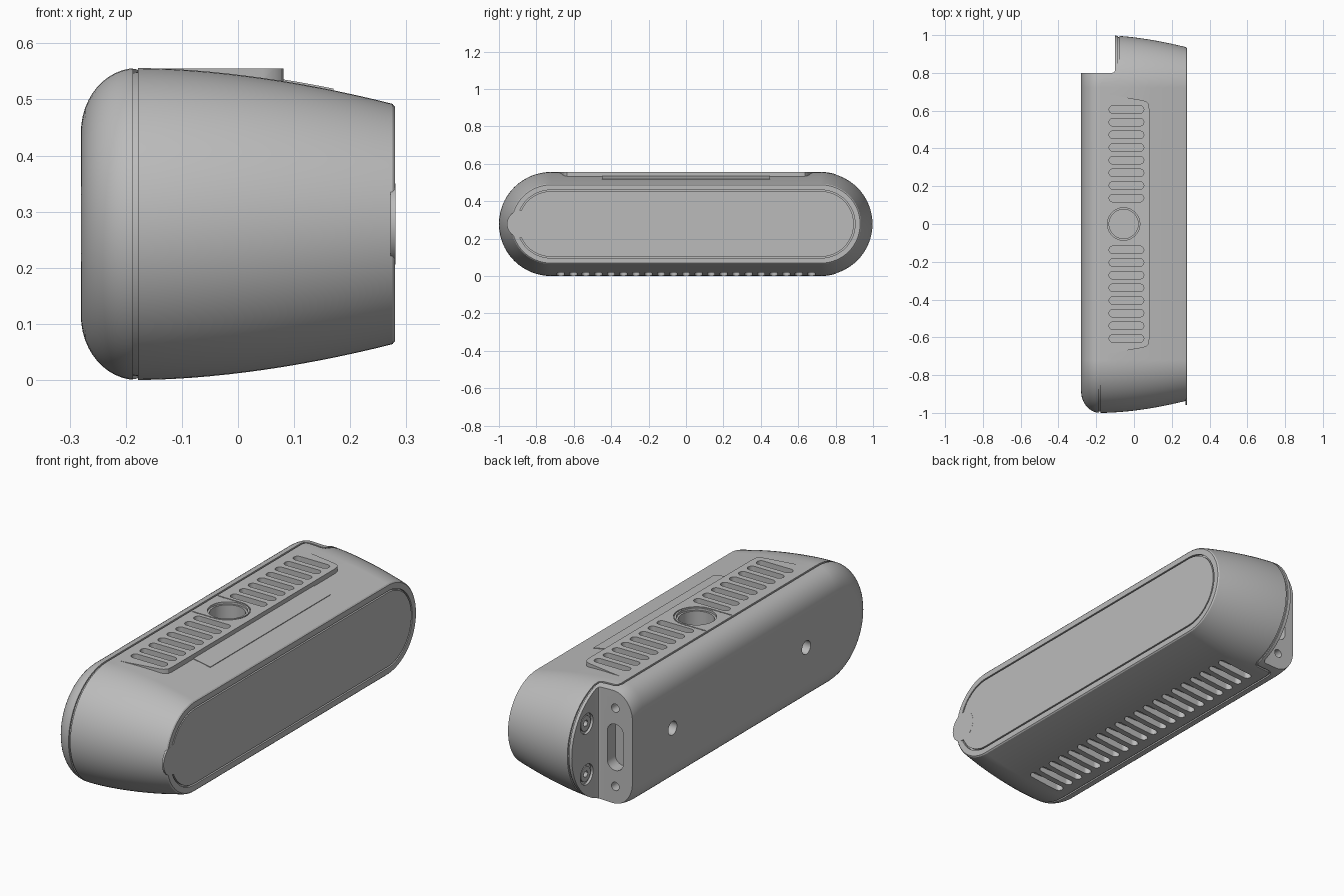
import bpy, bmesh, math
from mathutils import Vector

if "Cube" in bpy.data.objects:
    bpy.data.objects.remove(bpy.data.objects["Cube"], do_unlink=True)

MID = 0.278       # height of the long axis, also the largest section radius
STRAIGHT = 0.722  # half length of the straight part of each section

grey = bpy.data.materials.new("plastic grey")
grey.use_nodes = True
color = (0.5, 0.5, 0.5, 1)
grey.diffuse_color = color
grey.node_tree.nodes["Principled BSDF"].inputs["Base Color"].default_value = color


def finish(name, bm):
    bmesh.ops.recalc_face_normals(bm, faces=bm.faces)
    mesh = bpy.data.meshes.new(name)
    bm.to_mesh(mesh)
    bm.free()
    mesh.materials.append(grey)
    obj = bpy.data.objects.new(name, mesh)
    bpy.context.collection.objects.link(obj)
    return obj


def pill(u, v, hu, hv, steps=12):
    """Rounded outline centred on u, v with half sizes hu, hv."""
    r = min(hu, hv)
    pts = []
    for side in (0, 1):
        start = math.pi * side + (-math.pi / 2 if hu > hv else 0)
        sign = 1 - 2 * side
        for i in range(steps + 1):
            if hu == hv and i == steps:
                continue
            a = start + math.pi * i / steps
            pts.append((u + sign * (hu - r) + r * math.cos(a),
                        v + sign * (hv - r) + r * math.sin(a)))
    return pts


def prism(name, outlines, lo, hi, axis="z"):
    """Extrude flat outlines between lo and hi along an axis."""
    place = {"x": lambda u, v, w: (w, u, v),
             "y": lambda u, v, w: (u, w, v),
             "z": lambda u, v, w: (u, v, w)}[axis]
    bm = bmesh.new()
    for pts in outlines:
        a = [bm.verts.new(place(u, v, lo)) for u, v in pts]
        b = [bm.verts.new(place(u, v, hi)) for u, v in pts]
        bm.faces.new(a)
        bm.faces.new(b)
        for i in range(len(pts)):
            j = (i + 1) % len(pts)
            bm.faces.new((a[i], a[j], b[j], b[i]))
    return finish(name, bm)


def ribbon(path, width):
    """Closed outline of a line with constant width."""
    left, right = [], []
    for i, p in enumerate(path):
        p = Vector(p)
        before = Vector(path[max(i - 1, 0)])
        after = Vector(path[min(i + 1, len(path) - 1)])
        d = (after - before).normalized()
        n = Vector((-d.y, d.x)) * width / 2
        left.append(tuple(p + n))
        right.append(tuple(p - n))
    return left + right[::-1]


def loft(name, profile, steps=32):
    """Skin stadium-shaped sections given as (x, radius)."""
    bm = bmesh.new()
    rings = []
    for x, r in profile:
        ring = []
        for side in (1, -1):
            for i in range(steps + 1):
                a = -math.pi / 2 + math.pi * i / steps
                ring.append(bm.verts.new((x, side * (STRAIGHT + r * math.cos(a)),
                                          MID + side * r * math.sin(a))))
        rings.append(ring)
    for a, b in zip(rings, rings[1:]):
        for i in range(len(a)):
            j = (i + 1) % len(a)
            bm.faces.new((a[i], a[j], b[j], b[i]))
    bm.faces.new(rings[0])
    bm.faces.new(rings[-1])
    return finish(name, bm)


def combine(target, tool, operation="DIFFERENCE"):
    mod = target.modifiers.new("combine", "BOOLEAN")
    mod.operation = operation
    mod.solver = "EXACT"
    mod.object = tool
    bpy.context.view_layer.objects.active = target
    bpy.ops.object.modifier_apply(modifier=mod.name)
    bpy.data.objects.remove(tool, do_unlink=True)


def radius(x):
    return MID - 0.065 * (max(x + 0.18, 0) / 0.46) ** 1.8


# Housing: rounded back, gently tapering sides, grooved front face
back = [(-0.18 - 0.1 * math.sin(t), 0.163 + 0.115 * math.cos(t))
        for t in [math.pi / 2 * (1 - i / 12) for i in range(12)]]
sides = [(x, radius(x)) for x in [-0.18 + 0.455 * i / 14 for i in range(15)]]
lens = [(0.28, 0.209), (0.28, 0.182), (0.268, 0.182), (0.268, 0.175), (0.28, 0.175)]
housing = loft("housing", back + sides + lens)

# Flat raised pad on top
half_pad = [(-0.176, 0.69), (-0.1, 0.68), (0.045, 0.655), (0.065, 0.648), (0.077, 0.635), (0.081, 0.61)]
pad = prism("vent_pad", [half_pad + [(x, -y) for x, y in half_pad[::-1]]], 0.45, 0.5555)
combine(housing, pad, "UNION")

# Shallow seam between the front and back shells
corner = [(-0.183, -1.1), (-0.183, 0.74), (-0.176, 0.758), (-0.16, 0.765),
          (-0.1, 0.765), (-0.085, 0.772), (-0.08, 0.79), (-0.08, 1.1)]
seam = prism("seam_cutter", [ribbon(corner, 0.009)], -0.1, 0.7)
core = loft("seam_core", [(x, r - 0.007) for x, r in back + sides])
combine(seam, core)
combine(housing, seam)

# Mounting notch at the back corner
notch = [(-0.4, 0.8), (-0.115, 0.8), (-0.104, 0.804), (-0.1, 0.815), (-0.1, 1.2), (-0.4, 1.2)]
combine(housing, prism("notch_cutter", [notch], -0.1, 0.7))
combine(housing, prism("connector_cutter", [pill(-0.19, MID, 0.042, 0.11)], 0.74, 0.85, "y"))
combine(housing, prism("pin_cutter", [pill(-0.19, MID + s * 0.185, 0.02, 0.02) for s in (-1, 1)],
                       0.75, 0.85, "y"))
for r, depth in ((0.048, 0.012), (0.018, 0.035)):
    combine(housing, prism("screw_cutter", [pill(0.885, MID + s * 0.12, r, r) for s in (-1, 1)],
                           -0.14, -0.1 + depth, "x"))

# Mounting holes in the back
combine(housing, prism("back_hole_cutter", [pill(s * 0.5, MID, 0.032, 0.032) for s in (-1, 1)],
                       -0.35, -0.2, "x"))

# Vent slots on the top and the bottom
PITCH = 0.067
top = [pill(-0.04, s * (0.137 + PITCH * i), 0.092, 0.02) for s in (-1, 1) for i in range(8)]
combine(housing, prism("top_vent_cutter", top, 0.525, 0.6))
bottom = [pill(-0.04, PITCH * i, 0.092, 0.019) for i in range(-10, 11)]
combine(housing, prism("bottom_vent_cutter", bottom, -0.1, 0.04))

# Round well with a stepped lip and the fine line around it
for r, floor in ((0.086, 0.545), (0.077, 0.47)):
    combine(housing, prism("well_cutter", [pill(-0.055, 0, r, r, 24)], floor, 0.6))
arc = [(-0.055 + 0.097 * math.cos(a), 0.097 * math.sin(a))
       for a in [math.pi / 2 - math.pi * i / 24 for i in range(25)]]
line = [(-0.172, 0.097)] + arc + [(-0.172, -0.097)]
combine(housing, prism("well_line_cutter", [ribbon(line, 0.005)], 0.549, 0.6))

# Thin label plate following the top curve
xs = [0.075 + 0.095 * i / 6 for i in range(7)]
outline = [(x, MID + radius(x) + 0.003) for x in xs] + [(x, MID + radius(x) - 0.004) for x in xs[::-1]]
label = prism("label_plate", [outline], -0.45, 0.45, "y")

# Finger tab at the end of the front face
tab = prism("finger_tab", [pill(-0.885, MID, 0.072, 0.072, 20)], 0.272, 0.2806, "x")

# Screw heads in the notch
screws = prism("notch_screws", [pill(0.885, MID + s * 0.12, 0.036, 0.036) for s in (-1, 1)],
               -0.1, -0.094, "x")
screws.location.x = 0.005
sockets = prism("socket_cutter", [pill(0.885, MID + s * 0.12, 0.016, 0.016, 3) for s in (-1, 1)],
                -0.12, -0.05, "x")
combine(screws, sockets)

# Smooth shading with crisp edges
for obj in (housing, label, tab, screws):
    bpy.ops.object.select_all(action="DESELECT")
    obj.select_set(True)
    bpy.context.view_layer.objects.active = obj
    bpy.ops.object.shade_smooth_by_angle(angle=math.radians(30))
    obj.modifiers.new("even_shading", "WEIGHTED_NORMAL").keep_sharp = True
